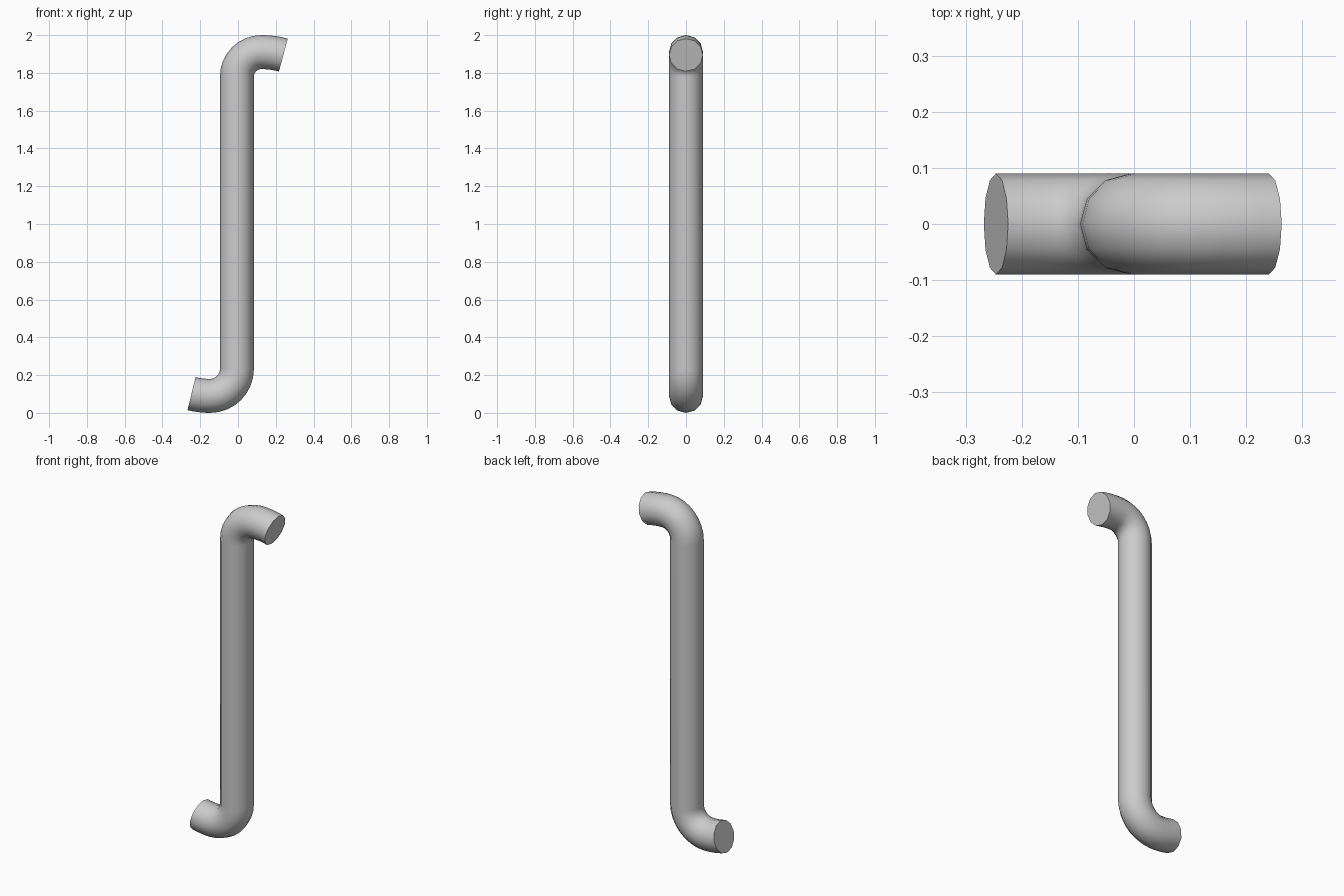
import bpy
import bmesh
from math import sin, cos, pi, radians
from mathutils import Vector

cube = bpy.data.objects.get("Cube")
if cube:
    bpy.data.objects.remove(cube, do_unlink=True)

RADIUS = 0.09
SIDES = 12
AXIS_X = -0.006


def hook(bend, run, tilt, base_z, side):
    """Centre line of one end, from the straight shaft out to the tip:
    a tight quarter bend followed by a gentle curve back."""
    cx = AXIS_X + side * bend
    up = side  # the right-hand hook is on top, the other below
    points = []
    for i in range(9):
        a = radians(90) * i / 8
        d = Vector((side * sin(a), 0, up * cos(a)))
        points.append((Vector((cx - side * bend * cos(a), 0,
                               base_z + up * bend * sin(a))), d))
    wide = run / sin(tilt)
    for i in range(1, 5):
        a = tilt * i / 4
        d = Vector((side * cos(a), 0, -up * sin(a)))
        points.append((Vector((cx + side * wide * sin(a), 0,
                               base_z + up * (bend - wide * (1 - cos(a))))), d))
    return points


# Centre line from the lower tip to the upper tip
lower = hook(0.142, 0.098, radians(14), 0.232, -1)
upper = hook(0.130, 0.116, radians(15), 1.780, 1)
path = [(p, -d) for p, d in reversed(lower)] + upper

# Sweep a round section along the centre line and cap both ends
bm = bmesh.new()
rings = []
for point, direction in path:
    across = Vector((0, 1, 0))
    normal = across.cross(direction).normalized()
    rings.append([bm.verts.new(point + RADIUS * (
        normal * cos(2 * pi * k / SIDES) + across * sin(2 * pi * k / SIDES)))
        for k in range(SIDES)])
for a, b in zip(rings, rings[1:]):
    for k in range(SIDES):
        n = (k + 1) % SIDES
        bm.faces.new((a[k], a[n], b[n], b[k]))
bm.faces.new(rings[0])
bm.faces.new(rings[-1])
bmesh.ops.recalc_face_normals(bm, faces=bm.faces)

mesh = bpy.data.meshes.new("bent_rod")
bm.to_mesh(mesh)
bm.free()
rod = bpy.data.objects.new("bent_rod", mesh)
bpy.context.collection.objects.link(rod)

# Plain grey finish
grey = bpy.data.materials.new("light_grey")
grey.use_nodes = True
colour = (0.6, 0.6, 0.6, 1)
grey.diffuse_color = colour
grey.node_tree.nodes["Principled BSDF"].inputs["Base Color"].default_value = colour
mesh.materials.append(grey)

# Smooth sides, crisp end caps
bpy.ops.object.select_all(action='DESELECT')
rod.select_set(True)
bpy.context.view_layer.objects.active = rod
bpy.ops.object.shade_smooth_by_angle(angle=radians(50))
